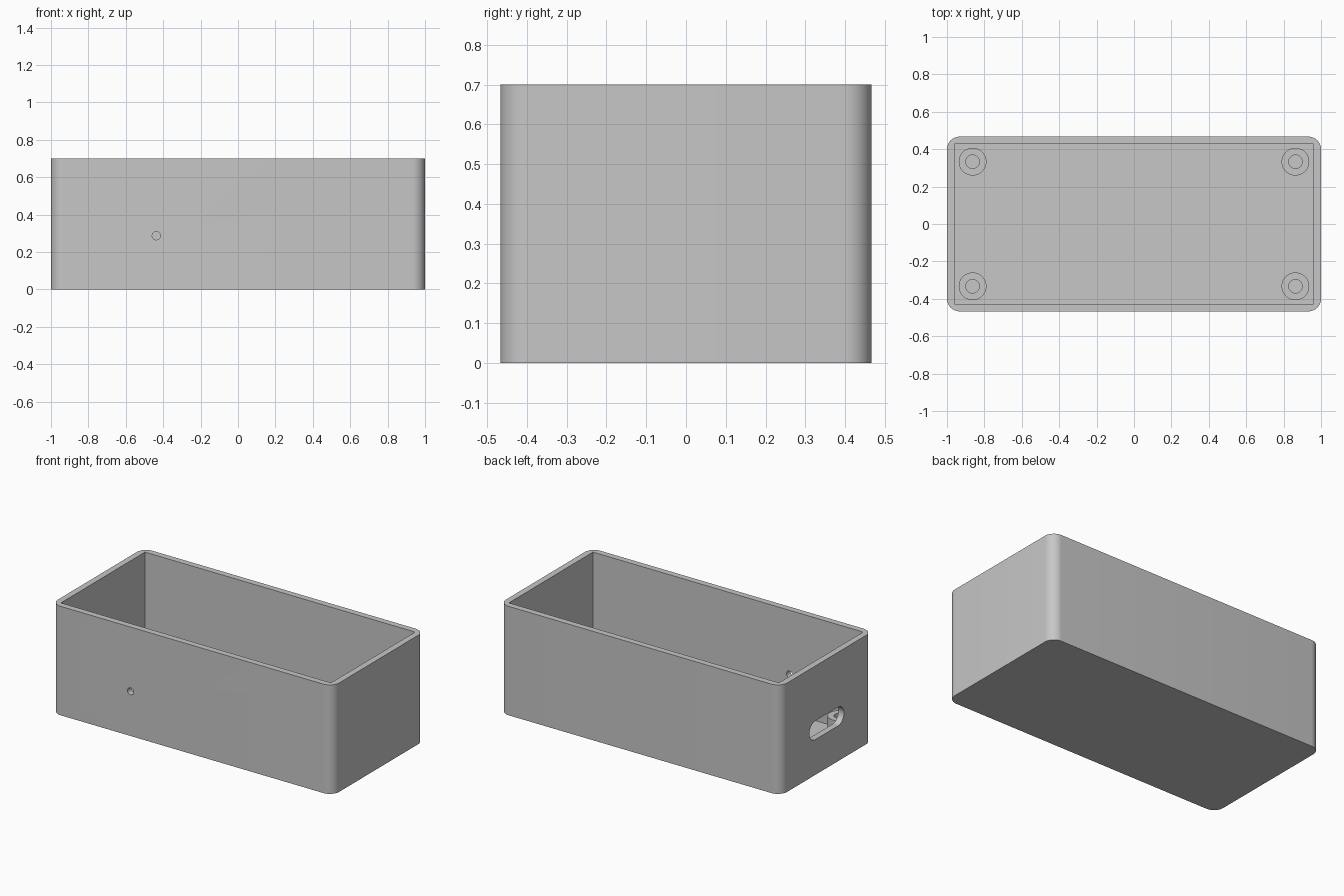
import bpy, bmesh, math
from mathutils import Matrix

if "Cube" in bpy.data.objects:
    bpy.data.objects.remove(bpy.data.objects["Cube"])

W, D, H = 1.0, 0.467, 0.70      # half width, half depth, height
WALL, RADIUS = 0.04, 0.067      # wall/floor thickness, outer corner radius
HOLE_Z = 0.287                  # height of both wall openings

grey = bpy.data.materials.new("plain grey")
grey.diffuse_color = (0.57, 0.57, 0.57, 1)
grey.use_nodes = True
grey.node_tree.nodes["Principled BSDF"].inputs["Base Color"].default_value = grey.diffuse_color


def finish(name, bm):
    bmesh.ops.recalc_face_normals(bm, faces=bm.faces)
    mesh = bpy.data.meshes.new(name)
    bm.to_mesh(mesh)
    bm.free()
    mesh.materials.append(grey)
    obj = bpy.data.objects.new(name, mesh)
    bpy.context.collection.objects.link(obj)
    return obj


def activate(obj):
    bpy.ops.object.select_all(action='DESELECT')
    obj.select_set(True)
    bpy.context.view_layer.objects.active = obj


def smooth(obj):
    activate(obj)
    bpy.ops.object.shade_smooth_by_angle(angle=math.radians(30))


def rounded_prism(name, hx, hy, r, z0, z1, seg=12, matrix=Matrix()):
    """Rounded rectangle extruded from z0 to z1; r = 0 gives sharp corners."""
    bm = bmesh.new()
    pts = []
    for i, (sx, sy) in enumerate([(1, 1), (-1, 1), (-1, -1), (1, -1)]):
        for k in range(seg + 1 if r else 1):
            a = math.pi / 2 * (i + k / seg)
            pts.append((sx * (hx - r) + r * math.cos(a),
                        sy * (hy - r) + r * math.sin(a), z0))
    face = bm.faces.new([bm.verts.new(p) for p in pts])
    top = bmesh.ops.extrude_face_region(bm, geom=[face])["geom"]
    bmesh.ops.translate(bm, vec=(0, 0, z1 - z0),
                        verts=[v for v in top if isinstance(v, bmesh.types.BMVert)])
    bmesh.ops.remove_doubles(bm, verts=bm.verts, dist=1e-5)
    bm.transform(matrix)
    return finish(name, bm)


def cut(obj, cutter):
    mod = obj.modifiers.new("cut", 'BOOLEAN')
    mod.operation, mod.solver, mod.object = 'DIFFERENCE', 'EXACT', cutter
    activate(obj)
    bpy.ops.object.modifier_apply(modifier=mod.name)
    bpy.data.objects.remove(cutter)


# Open box with rounded outer corners and a sharp-cornered cavity
box = rounded_prism("enclosure_box", W, D, RADIUS, 0, H)
cut(box, rounded_prism("cavity", W - WALL, D - WALL, 0, WALL, H + 0.1))

# Small round hole through the front wall
cut(box, rounded_prism("front_hole", 0.022, 0.022, 0.022, -0.1, 0.1, 8,
    Matrix.Translation((-0.437, -D, HOLE_Z)) @ Matrix.Rotation(math.pi / 2, 4, 'X')))

# Long rounded slot through the left wall
cut(box, rounded_prism("side_slot", 0.06, 0.175, 0.06, -0.1, 0.1, 12,
    Matrix.Translation((-W, 0, HOLE_Z)) @ Matrix.Rotation(math.pi / 2, 4, 'Y')))
smooth(box)

# Hollow screw posts in the four corners, standing on the floor
POST_R, BORE_R, POST_TOP, N = 0.074, 0.036, 0.173, 48
for side, sx in (("left", -1), ("right", 1)):
    for end, sy in (("front", -1), ("back", 1)):
        bm = bmesh.new()
        profile = [(POST_R, WALL), (POST_R, POST_TOP), (BORE_R, POST_TOP), (BORE_R, WALL)]
        rings = [[bm.verts.new((sx * 0.863 + r * math.cos(math.tau * k / N),
                                sy * 0.333 + r * math.sin(math.tau * k / N), z))
                  for k in range(N)] for r, z in profile]
        for a, b in zip(rings, rings[1:] + rings[:1]):
            for k in range(N):
                n = (k + 1) % N
                bm.faces.new((a[k], a[n], b[n], b[k]))
        smooth(finish(f"screw_post_{end}_{side}", bm))
